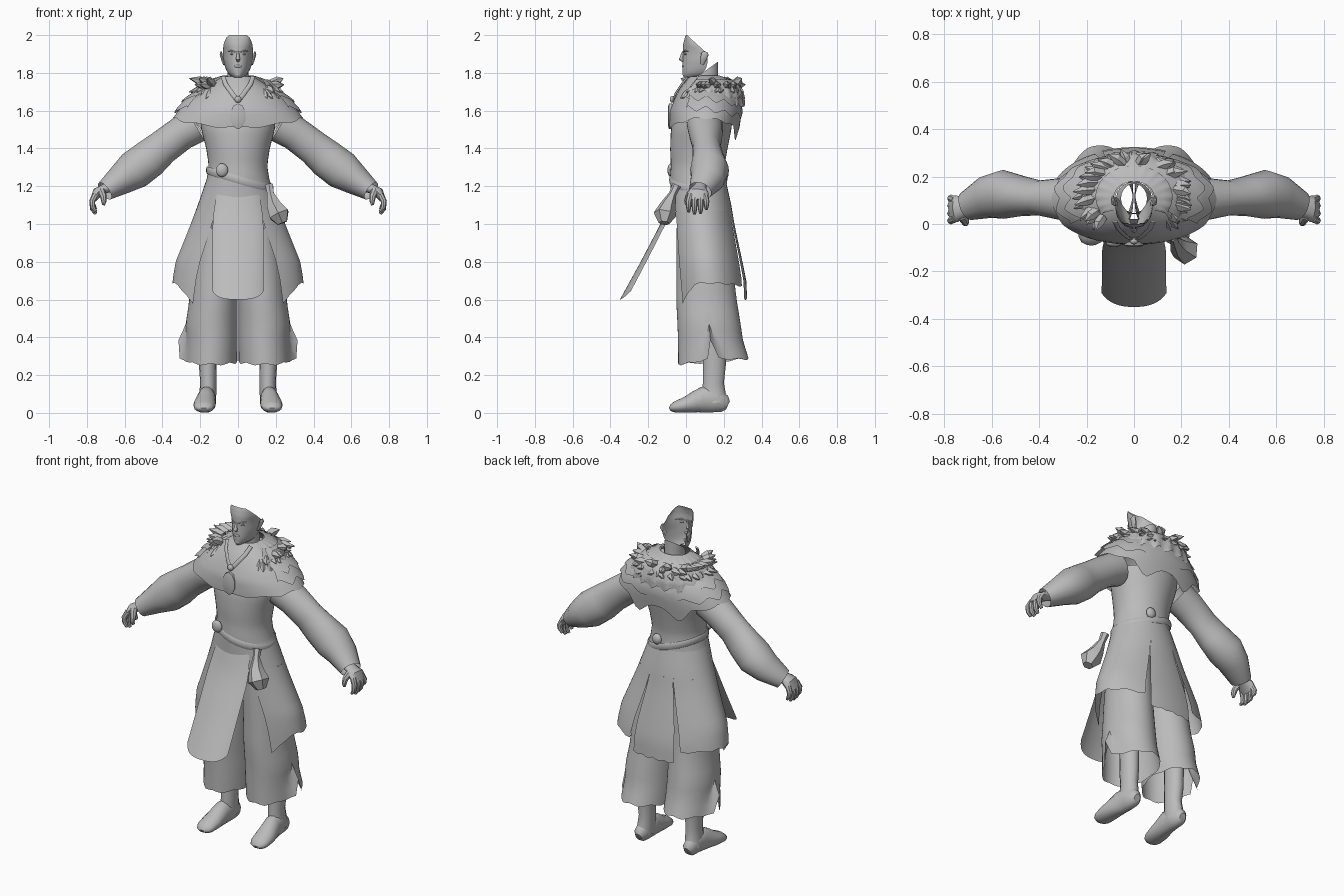
import bpy, bmesh, math, random
from mathutils import Vector

random.seed(4)
cloth = bpy.data.materials.new("plain_grey")
cloth.diffuse_color = (0.5, 0.5, 0.5, 1)


def finish(name, bm, mirror=False, angle=40):
    me = bpy.data.meshes.new(name)
    bm.to_mesh(me)
    bm.free()
    ob = bpy.data.objects.new(name, me)
    bpy.context.collection.objects.link(ob)
    me.materials.append(cloth)
    bpy.ops.object.select_all(action='DESELECT')
    ob.select_set(True)
    bpy.context.view_layer.objects.active = ob
    bpy.ops.object.shade_smooth_by_angle(angle=math.radians(angle))
    if mirror:
        ob.modifiers.new("mirror", 'MIRROR').use_clip = False
    return ob


def sample(rings, z):
    """Interpolate (cx, cy, rx, ry) at a height; rings run downward."""
    for a, b in zip(rings, rings[1:]):
        if z >= b[0]:
            t = min(1, max(0, (a[0] - z) / (a[0] - b[0])))
            return [p + (q - p) * t for p, q in zip(a[1:], b[1:])]
    return rings[-1][1:]


def shell(name, rings, hem=None, top=None, start=(0, 0), end=(360, 360), n=40, rows=12, mirror=False, push=None):
    """Open wrapped surface; angles are measured from the front, hem, top and push vary with angle."""
    bm = bmesh.new()
    cols = []
    full = end[0] - start[0] == 360
    for i in range(n if full else n + 1):
        f, col = i / n, []
        for j in range(rows + 1):
            t = j / rows
            s, e = start[0] + (start[1] - start[0]) * t, end[0] + (end[1] - end[0]) * t
            deg = s + (e - s) * f
            a = math.radians(deg)
            z0 = top(deg) if top else rings[0][0]
            z1 = hem(deg) if hem else rings[-1][0]
            z = z0 + (z1 - z0) * t
            cx, cy, rx, ry = sample(rings, z)
            k = push(deg, t) if push else 1
            col.append(bm.verts.new((cx + k * rx * math.sin(a), cy - k * ry * math.cos(a), z)))
        cols.append(col)
    for i in range(n):
        p, q = cols[i], cols[(i + 1) % len(cols)]
        for j in range(rows):
            bm.faces.new((p[j], p[j + 1], q[j + 1], q[j]))
    return finish(name, bm, mirror)


def add_tube(bm, pts, radii, n=12, ref=(0, 0, 1), caps=True):
    pts = [Vector(p) for p in pts]
    rings = []
    for i, p in enumerate(pts):
        t = (pts[min(i + 1, len(pts) - 1)] - pts[max(i - 1, 0)]).normalized()
        r = Vector(ref)
        u = (r - t * r.dot(t)).normalized()
        v = t.cross(u)
        ru, rv = radii[i] if isinstance(radii[i], tuple) else (radii[i], radii[i])
        rings.append([bm.verts.new(p + u * ru * math.cos(k * math.tau / n) + v * rv * math.sin(k * math.tau / n))
                      for k in range(n)])
    for a, b in zip(rings, rings[1:]):
        for k in range(n):
            m = (k + 1) % n
            bm.faces.new((a[k], a[m], b[m], b[k]))
    if caps:
        bm.faces.new(rings[0][::-1])
        bm.faces.new(rings[-1])


def tube(name, pts, radii, n=12, ref=(0, 0, 1), caps=True, mirror=False):
    bm = bmesh.new()
    add_tube(bm, pts, radii, n, ref, caps)
    return finish(name, bm, mirror)


def ball(name, loc, size, mirror=False):
    bm = bmesh.new()
    bmesh.ops.create_uvsphere(bm, u_segments=14, v_segments=8, radius=1)
    for v in bm.verts:
        v.co = Vector([c * s + l for c, s, l in zip(v.co, size, loc)])
    return finish(name, bm, mirror)


def jag(deg, step, depth):
    """Ragged cloth edge."""
    return depth * abs((deg / step) % 2 - 1)


# Face shell, open at the back
shell("face", [(2.0, 0, 0.008, 0.046, 0.008), (1.985, 0, 0.022, 0.064, 0.029), (1.95, 0, 0.06, 0.077, 0.075),
               (1.905, 0, 0.11, 0.08, 0.126), (1.86, 0, 0.115, 0.077, 0.132), (1.82, 0, 0.105, 0.065, 0.124),
               (1.79, 0, 0.078, 0.047, 0.095), (1.775, 0, 0.04, 0.02, 0.05)],
      start=(-90, -90), end=(90, 90), n=28, rows=18)
tube("nose", [(0, -0.014, 1.915), (0, -0.022, 1.89), (0, -0.026, 1.873), (0, -0.014, 1.862)],
     [0.005, 0.008, 0.012, 0.007], ref=(1, 0, 0))
ball("eye", (0.031, -0.003, 1.9), (0.013, 0.007, 0.005), True)
tube("brow", [(0.01, -0.014, 1.909), (0.035, -0.006, 1.917), (0.057, 0.022, 1.916)], [0.003, 0.005, 0.002], 6, mirror=True)
ball("lips", (0, -0.015, 1.835), (0.02, 0.006, 0.007))
ball("chin", (0, -0.008, 1.793), (0.018, 0.01, 0.014))
tube("ear", [(0.073, 0.085, 1.845), (0.082, 0.092, 1.87), (0.09, 0.1, 1.9), (0.088, 0.102, 1.912)],
     [(0.008, 0.006), (0.016, 0.007), (0.021, 0.007), (0.01, 0.004)], ref=(0, 1, 0), mirror=True)
shell("neck", [(1.87, 0, 0.108, 0.054, 0.062), (1.76, 0, 0.108, 0.056, 0.062), (1.7, 0, 0.11, 0.075, 0.068)],
      top=lambda d: 1.815 - 0.045 * math.cos(math.radians(d)), n=20, rows=6)

# Torso
shell("torso", [(1.54, 0, 0.087, 0.198, 0.157), (1.5, 0, 0.08, 0.195, 0.16), (1.4, 0, 0.068, 0.168, 0.152),
                (1.31, 0, 0.062, 0.155, 0.142), (1.25, 0, 0.062, 0.163, 0.146), (1.18, 0, 0.065, 0.182, 0.147)])

# Sleeves and hands
tube("sleeve", [(0.22, 0.1, 1.525), (0.3, 0.105, 1.48), (0.4, 0.11, 1.405), (0.47, 0.117, 1.345), (0.55, 0.125, 1.285),
                (0.62, 0.113, 1.235), (0.705, 0.075, 1.175)],
     [0.095, 0.09, (0.074, 0.092), (0.084, 0.102), (0.103, 0.104), (0.09, 0.082), (0.062, 0.054)],
     20, (0, 1, 0), False, True)
tube("palm", [(0.66, 0.08, 1.205), (0.705, 0.072, 1.187), (0.745, 0.065, 1.165), (0.77, 0.062, 1.125)],
     [0.03, (0.038, 0.026), (0.056, 0.028), (0.056, 0.015)], ref=(0, 1, 0), mirror=True)
bm = bmesh.new()
for k, y in enumerate((0.014, 0.045, 0.077, 0.108)):
    drop = (0.0, 0.012, 0.008, -0.012)[k]
    add_tube(bm, [(0.755, 0.8 * y + 0.013, 1.155), (0.772, y, 1.12), (0.769, y, 1.09 - drop), (0.753, y, 1.065 - drop)],
             [0.017, 0.016, 0.014, 0.008], 8, (0, 1, 0))
add_tube(bm, [(0.725, 0.035, 1.175), (0.712, 0.012, 1.145), (0.71, 0.004, 1.12), (0.712, 0.002, 1.1)],
         [0.022, 0.018, 0.014, 0.007], 8, (0, 1, 0))
finish("fingers", bm, True)

# Layered capelet with ragged hems
cape = [(1.78, 0, 0.1, 0.08, 0.08), (1.72, 0, 0.11, 0.185, 0.14), (1.66, 0, 0.11, 0.265, 0.172),
        (1.6, 0, 0.105, 0.315, 0.19), (1.54, 0, 0.1, 0.36, 0.188), (1.4, 0, 0.09, 0.38, 0.175)]


def cape_hem(d):
    a = math.radians(d)
    back = max(0, -math.cos(a))
    tail = max(0, 1 - abs(abs(d - 180) - 22) / 14)
    return 1.505 + 0.05 * math.sin(a) ** 2 - 0.01 * back - 0.07 * tail + jag(d, 18, 0.012)


shell("capelet", cape, cape_hem, n=72)
for k, (z, grow) in enumerate(((1.6, 0.01), (1.655, 0.018))):
    layer = [(r[0], r[1], r[2], r[3] + grow * (1 + 10 * max(0, 1.72 - r[0])), r[4] + grow * 0.5) for r in cape]
    shell("capelet_layer_%d" % (k + 1), layer,
          lambda d, z=z: z - 0.04 * max(0, -math.cos(math.radians(d))) + jag(d, 15, 0.03) - 0.005,
          start=(62, 56), end=(298, 304), n=64, rows=8)
tube("lapel", [(0.08, 0.01, 1.78), (0.066, -0.022, 1.74), (0.03, -0.055, 1.69), (0, -0.07, 1.65)],
     [(0.005, 0.012)] * 4, 8, (0, 1, 0), mirror=True)
tube("chest_clasp", [(0, -0.075, 1.57), (0, -0.09, 1.57), (0, -0.095, 1.57)], [(0.068, 0.042), (0.068, 0.042), (0.05, 0.03)], 10)
ball("collar_stud", (0, -0.072, 1.66), (0.018, 0.014, 0.018))


# Fur collar: three ruffled tiers with heavy tufts
def ruffle(d, t):
    return 1 + t * (jag(d, 9, 0.09) - 0.045)


tiers = ([(1.785, 0, 0.11, 0.085, 0.07), (1.765, 0, 0.115, 0.15, 0.125), (1.71, 0, 0.12, 0.2, 0.165)],
         [(1.765, 0, 0.115, 0.16, 0.13), (1.73, 0, 0.12, 0.215, 0.17), (1.67, 0, 0.12, 0.245, 0.185)],
         [(1.72, 0, 0.12, 0.21, 0.165), (1.68, 0, 0.12, 0.25, 0.185), (1.63, 0, 0.12, 0.265, 0.185)])
for k, rings in enumerate(tiers):
    low = rings[-1][0]
    shell("fur_tier_%d" % (k + 1), rings,
          lambda d, low=low, k=k: low + jag(d + 7 * k, 9, 0.03) - 0.015,
          start=(62, 50), end=(298, 310), n=72, rows=6, push=ruffle)


def fur(d, off=0.0, z=1.71):
    a = math.radians(d)
    return Vector(((0.185 + off) * math.sin(a), 0.12 - (0.145 + off * 0.7) * math.cos(a), z))


bm = bmesh.new()
for k in range(64):
    d = 46 + 268 * (k + random.random()) / 64
    side = -1 if d < 180 else 1
    lift = random.choice((-0.045, -0.02, 0.01, 0.035))
    turn = side * random.uniform(2, 11)
    add_tube(bm, [fur(d, -0.01, 1.725 + lift * 0.5), fur(d + turn * 0.5, 0.03, 1.725 + lift),
                  fur(d + turn, random.uniform(0.05, 0.08), 1.725 + lift * 1.3)],
             [(0.022, 0.02), (0.022, 0.022), 0.002], 5)
finish("fur_tufts", bm, angle=30)

# Skirt: yoke, side panels, back panel, flying front apron
skirt = [(1.22, 0, 0.065, 0.172, 0.148), (1.1, 0, 0.08, 0.213, 0.16), (1.0, 0, 0.09, 0.25, 0.166),
         (0.8, 0, 0.112, 0.33, 0.187), (0.7, 0, 0.123, 0.347, 0.196), (0.56, 0, 0.128, 0.35, 0.198)]
shell("skirt_yoke", skirt, lambda d: 1.07, rows=4)


def side_hem(d):
    return 0.65 + 0.03 * math.sin(math.radians(d)) - 0.1 * max(0, 1 - (d - 42) / 25) + jag(d, 13, 0.012)


shell("skirt_side", skirt, side_hem, lambda d: 1.07, (32, 43), (160, 151), 28, 10, True)
shell("skirt_back", skirt, lambda d: 0.595 + jag(d, 6, 0.012), lambda d: 1.07, (160, 157), (200, 203), 14, 10)
shell("front_apron", [(1.16, 0, -0.025, 0.13, 0.05), (1.07, 0, -0.05, 0.148, 0.055), (1.0, 0, -0.08, 0.155, 0.055),
                      (0.8, 0, -0.18, 0.156, 0.06), (0.6, 0, -0.28, 0.158, 0.07)],
      lambda d: 0.6 + 0.045 * (abs(d) / 60) ** 3, start=(-60, -60), end=(60, 60), n=16)

# Trousers with flared slits on the outer side
shell("trouser_leg", [(0.98, 0.11, 0.09, 0.107, 0.14), (0.7, 0.127, 0.103, 0.124, 0.153), (0.6, 0.13, 0.108, 0.127, 0.16),
                      (0.47, 0.14, 0.122, 0.137, 0.167), (0.38, 0.139, 0.13, 0.136, 0.172), (0.24, 0.144, 0.153, 0.14, 0.194)],
      lambda d: 0.265 - 0.015 * math.cos(math.radians(d)) + 0.018 * math.exp(-((d - 90) / 30) ** 2)
      + (0.09 if abs(d - 90) < 4 else 0) + jag(d, 22.5, 0.012),
      n=48, rows=14, mirror=True, push=lambda d, t: 1 + 0.3 * max(0, (t - 0.86) * 7) * math.exp(-((d - 90) / 13) ** 2))

# Lower legs and feet
tube("lower_leg", [(0.16, 0.15, 0.5), (0.16, 0.15, 0.25), (0.157, 0.145, 0.16), (0.16, 0.147, 0.1), (0.163, 0.152, 0.05)],
     [(0.05, 0.065), (0.047, 0.062), (0.043, 0.057), (0.045, 0.065), (0.047, 0.068)], 14, (1, 0, 0), False, True)
tube("foot", [(0.18, -0.087, 0.02), (0.18, -0.075, 0.025), (0.18, -0.055, 0.031), (0.177, 0, 0.043), (0.172, 0.05, 0.058),
              (0.167, 0.09, 0.07), (0.163, 0.15, 0.07), (0.163, 0.205, 0.048), (0.163, 0.222, 0.04)],
     [(0.02, 0.008), (0.043, 0.022), (0.054, 0.031), (0.059, 0.043), (0.054, 0.058), (0.049, 0.07), (0.046, 0.07),
      (0.037, 0.047), (0.02, 0.024)], 14, (1, 0, 0), True, True)

# Slung belt, knobs and hanging pouch
loop = [math.radians(d) for d in range(0, 361, 10)]
tube("belt", [((0.172 + 0.008 * math.sin(a)) * math.sin(a), 0.065 - 0.149 * math.cos(a), 1.235 - 0.05 * math.sin(a))
              for a in loop], [(0.02, 0.005)] * len(loop), 8, caps=False)
ball("belt_knob_front", (-0.085, -0.08, 1.285), (0.033, 0.018, 0.036))
ball("belt_knob_back", (0.05, 0.205, 1.265), (0.03, 0.02, 0.032))
tube("pouch", [(0.165, -0.05, 1.205), (0.172, -0.07, 1.16), (0.19, -0.095, 1.1), (0.218, -0.112, 1.05), (0.235, -0.115, 1.005)],
     [0.024, 0.02, 0.042, 0.06, 0.03], 6, (0, 1, 0))
